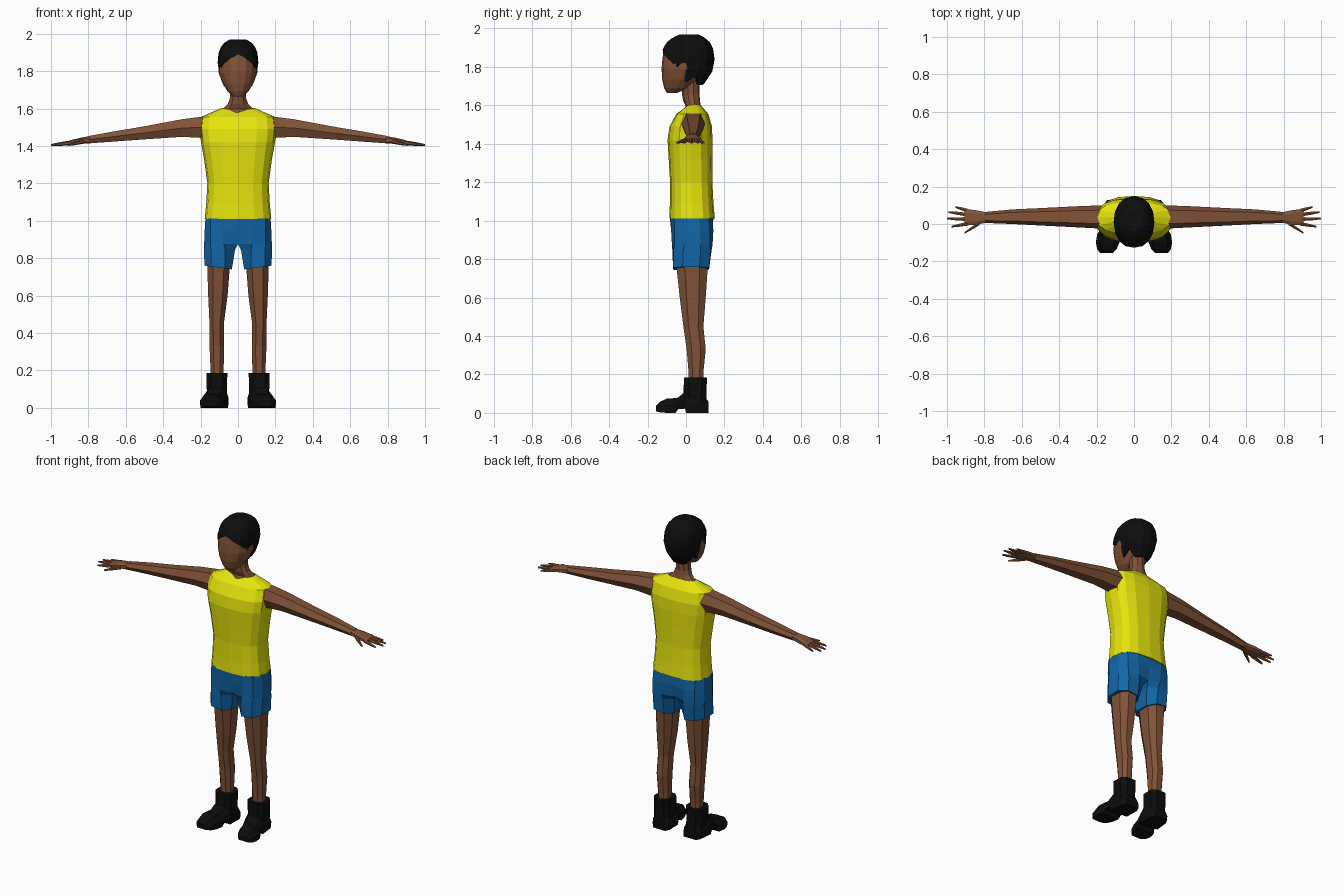
import bpy, bmesh, math


def material(name, col):
    m = bpy.data.materials.new(name)
    m.diffuse_color = (*col, 1)
    return m


SKIN = material("brown_skin", (0.22, 0.085, 0.038))
YELLOW = material("yellow_cloth", (0.79, 0.78, 0.004))
BLUE = material("blue_cloth", (0.006, 0.135, 0.39))
BLACK = material("black", (0.004, 0.004, 0.004))


def oval(x0, x1, y0, y1, n, p=2.0, off=0.0):
    """Superellipse in a box, starting at the low-y side."""
    pts = []
    for i in range(n):
        a = 2 * math.pi * i / n + off
        s, c = math.sin(a), -math.cos(a)
        u = math.copysign(abs(s) ** (2 / p), s)
        v = math.copysign(abs(c) ** (2 / p), c)
        pts.append(((x0 + x1) / 2 + u * (x1 - x0) / 2, (y0 + y1) / 2 + v * (y1 - y0) / 2))
    return pts


def loft(name, rings, mat, mirror=False, caps=(True, True)):
    """Skin a list of equal-length rings of points."""
    bm = bmesh.new()
    vs = [[bm.verts.new(p) for p in r] for r in rings]
    n = len(vs[0])
    for a, b in zip(vs, vs[1:]):
        for i in range(n):
            j = (i + 1) % n
            bm.faces.new((a[i], a[j], b[j], b[i]))
    if caps[0]:
        bm.faces.new(vs[0][::-1])
    if caps[1]:
        bm.faces.new(vs[-1])
    bmesh.ops.recalc_face_normals(bm, faces=bm.faces[:])
    me = bpy.data.meshes.new(name)
    bm.to_mesh(me)
    bm.free()
    me.materials.append(mat)
    ob = bpy.data.objects.new(name, me)
    bpy.context.collection.objects.link(ob)
    if mirror:
        ob.modifiers.new("mirror", 'MIRROR').use_mirror_merge = False
    return ob


def upright(rows, n, p=2.0, off=0.0):
    """Rings stacked in z from rows of (z, x0, x1, y0, y1)."""
    return [[(x, y, r[0]) for x, y in oval(*r[1:], n, p, off)] for r in rows]


def sideways(rows, n, p=2.0, off=0.0):
    """Rings stacked in x from rows of (x, y0, y1, z0, z1)."""
    return [[(r[0], y, z) for y, z in oval(*r[1:], n, p, off)] for r in rows]


def centred(rows):
    return [(z, -w, w, a, b) for z, w, a, b in rows]


# Sleeveless shirt, collar dipping at the front
shirt = upright(centred([
    (1.01, 0.178, -0.087, 0.150), (1.09, 0.170, -0.084, 0.143),
    (1.20, 0.164, -0.083, 0.137), (1.32, 0.180, -0.090, 0.137),
    (1.42, 0.198, -0.096, 0.138), (1.49, 0.206, -0.086, 0.135),
    (1.555, 0.198, -0.050, 0.116), (1.603, 0.088, 0.000, 0.075)]), 16, 2.7)
shirt[-1] = [(x, y, z - 0.02 * (1 - abs(x) / 0.088) * (y < 0.03)) for x, y, z in shirt[-1]]
loft("shirt", shirt, YELLOW, caps=(True, False))

# Neck
loft("neck", upright(centred([
    (1.55, 0.110, -0.020, 0.095), (1.598, 0.084, -0.002, 0.076),
    (1.625, 0.057, -0.015, 0.073), (1.655, 0.046, -0.020, 0.070),
    (1.73, 0.046, -0.020, 0.070)]), 10), SKIN)

# Head
loft("head", upright(centred([
    (1.665, 0.028, -0.100, -0.045), (1.69, 0.055, -0.114, 0.020),
    (1.735, 0.083, -0.124, 0.070), (1.79, 0.103, -0.127, 0.110),
    (1.84, 0.105, -0.123, 0.130), (1.89, 0.098, -0.116, 0.130),
    (1.94, 0.060, -0.060, 0.080)]), 16, 2.2), SKIN)

# Hair cap: one hairline height per column, from front to back
HAIRLINE = (1.89, 1.868, 1.838, 1.80, 1.72, 1.75, 1.705, 1.705, 1.71)
HAIR = [(1.70, 0.066, -0.100, 0.085), (1.75, 0.090, -0.124, 0.127),
        (1.81, 0.108, -0.130, 0.150), (1.88, 0.110, -0.127, 0.147),
        (1.925, 0.095, -0.103, 0.128), (1.95, 0.076, -0.072, 0.100),
        (1.968, 0.045, -0.035, 0.065)]


def hair_point(i, z):
    for a, b in zip(HAIR, HAIR[1:]):
        if z <= b[0] + 1e-6:
            break
    t = (z - a[0]) / (b[0] - a[0])
    w, y0, y1 = (a[k] + (b[k] - a[k]) * t for k in (1, 2, 3))
    x, y = oval(-w, w, y0, y1, 16, 2.2)[i]
    return (x, y, z)


hair = []
for t in (0, 0.25, 0.5, 0.72, 0.85, 0.94, 1):
    ring = []
    for i in range(16):
        low = HAIRLINE[min(i, 16 - i)]
        ring.append(hair_point(i, low + (1.968 - low) * t))
    hair.append(ring)
hair.insert(0, [(x * 0.88, 0.01 + (y - 0.01) * 0.88, z) for x, y, z in hair[0]])
loft("hair", hair, BLACK, caps=(False, True))

# Shorts: half hips with a flat centre, easing into a round trouser leg
HIP = [(0, -1), (.5, -.96), (.84, -.78), (1, -.35), (1, .35), (.84, .78), (.5, .96), (0, 1)]
CUFF = [(0, -.45), (.25, -.95), (.75, -.95), (1, -.45), (1, .45), (.75, .95), (.25, .95), (0, .45)]
shorts = []
for z, x0, x1, y0, y1, k in [(1.012, 0, .174, -.084, .142, 0), (.95, 0, .178, -.082, .147, .1),
                             (.875, 0, .181, -.078, .143, .3), (.845, .016, .181, -.076, .138, .7),
                             (.75, .033, .180, -.072, .125, 1)]:
    ring = []
    for (a, b), (c, d) in zip(HIP, CUFF):
        u, v = a + (c - a) * k, b + (d - b) * k
        dz = 0.02 * (u - 0.5) if z < 0.8 else 0
        ring.append((x0 + (x1 - x0) * u, (y0 + y1) / 2 + v * (y1 - y0) / 2, z + dz))
    shorts.append(ring)
loft("shorts", shorts, BLUE, mirror=True)

# Legs
loft("leg", upright([
    (0.12, 0.075, 0.150, 0.012, 0.092), (0.22, 0.074, 0.150, 0.010, 0.094),
    (0.33, 0.072, 0.155, 0.000, 0.106), (0.45, 0.073, 0.155, -0.017, 0.094),
    (0.60, 0.052, 0.163, -0.037, 0.107), (0.80, 0.036, 0.170, -0.060, 0.122)],
    8, 2.4, math.pi / 8), SKIN, mirror=True)

# Boots: shaft, heel block and forefoot
loft("boot_shaft", upright([
    (0.02, 0.054, 0.168, -0.010, 0.112), (0.10, 0.056, 0.170, -0.016, 0.110),
    (0.185, 0.054, 0.172, -0.014, 0.112)], 8, 3, math.pi / 8), BLACK, mirror=True)
foot = []
for y, xc, w, z0, z1 in [(.116, .108, .045, 0, .06), (.09, .109, .059, 0, .09),
                         (.0, .115, .063, 0, .115), (-.005, .117, .062, .022, .112),
                         (-.04, .126, .061, .020, .080), (-.055, .133, .064, 0, .077),
                         (-.10, .141, .063, 0, .074), (-.135, .145, .052, .003, .058),
                         (-.156, .147, .034, .008, .036)]:
    h = z1 - z0
    foot.append([(xc + u * w, y, z0 + v * h) for u, v in
                 [(-.95, 0), (.95, 0), (1, .5), (.6, 1), (-.6, 1), (-1, .5)]])
loft("boot_foot", foot, BLACK, mirror=True)

# Arms
loft("arm", sideways([
    (0.17, -0.025, 0.100, 1.435, 1.566), (0.30, -0.018, 0.095, 1.443, 1.548),
    (0.50, -0.008, 0.085, 1.431, 1.509), (0.65, 0.000, 0.078, 1.421, 1.483),
    (0.80, 0.006, 0.064, 1.411, 1.455)], 6, 2.6, math.pi / 2), SKIN, mirror=True)

# Hands
loft("palm", sideways([
    (0.79, 0.006, 0.064, 1.412, 1.454), (0.84, -0.006, 0.075, 1.410, 1.445),
    (0.89, -0.008, 0.082, 1.406, 1.433), (0.905, -0.004, 0.078, 1.406, 1.427)],
    8, 2.8, math.pi / 8), SKIN, mirror=True)
FINGERS = {"thumb": (.825, .005, .905, -.047, 1.424), "index_finger": (.885, .002, .975, -.014, 1.418),
           "middle_finger": (.89, .026, 1.0, .029, 1.418), "ring_finger": (.89, .050, .993, .064, 1.418),
           "little_finger": (.885, .070, .955, .091, 1.418)}
for name, (xa, ya, xb, yb, z) in FINGERS.items():
    rows = []
    for t, r in ((0, 0.012), (0.6, 0.009), (1, 0.005)):
        x, y, c = xa + (xb - xa) * t, ya + (yb - ya) * t, z + (1.405 - z) * t
        rows.append((x, y - r, y + r, c - r, c + r))
    loft(name, sideways(rows, 6), SKIN, mirror=True)
